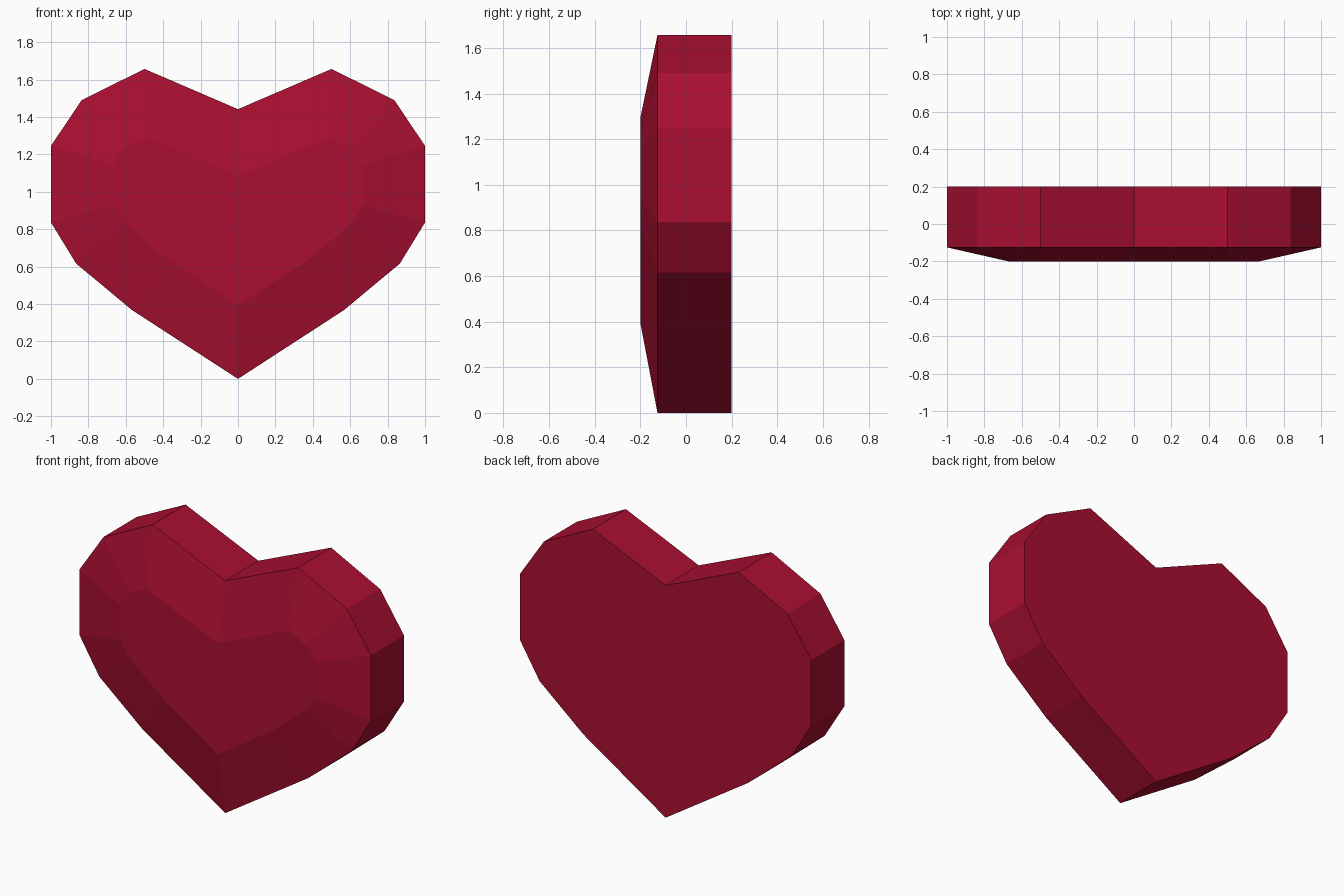
import bpy, bmesh

if "Cube" in bpy.data.objects:
    bpy.data.objects.remove(bpy.data.objects["Cube"])

# Crimson material
red = bpy.data.materials.new("crimson")
red.diffuse_color = (0.40, 0.0048, 0.031, 1)
red.use_nodes = True
red.node_tree.nodes["Principled BSDF"].inputs["Base Color"].default_value = red.diffuse_color

# Right half of the heart outline (x, z), from bottom tip to top notch
half = [(0, 0), (0.567, 0.368), (0.865, 0.616), (1, 0.836),
        (1, 1.246), (0.836, 1.49), (0.5, 1.657), (0, 1.442)]
outline = half + [(-x, z) for x, z in reversed(half[1:-1])]

bm = bmesh.new()
BACK, RIM, FRONT = 0.2, -0.125, -0.2

# Flat back face, extruded forward to the rim
back = bm.faces.new([bm.verts.new((x, BACK, z)) for x, z in outline])
ext = bmesh.ops.extrude_face_region(bm, geom=[back], use_keep_orig=True)
front = [g for g in ext["geom"] if isinstance(g, bmesh.types.BMFace)][0]
for v in front.verts:
    v.co.y = RIM
bmesh.ops.recalc_face_normals(bm, faces=bm.faces[:])

# Wide bevelled border around the raised front plate
bmesh.ops.inset_individual(bm, faces=[front], thickness=0.33,
                           use_even_offset=True)
for v in front.verts:
    v.co.y = FRONT
bmesh.ops.recalc_face_normals(bm, faces=bm.faces[:])

mesh = bpy.data.meshes.new("heart")
bm.to_mesh(mesh)
bm.free()
mesh.materials.append(red)
bpy.context.collection.objects.link(bpy.data.objects.new("heart", mesh))
